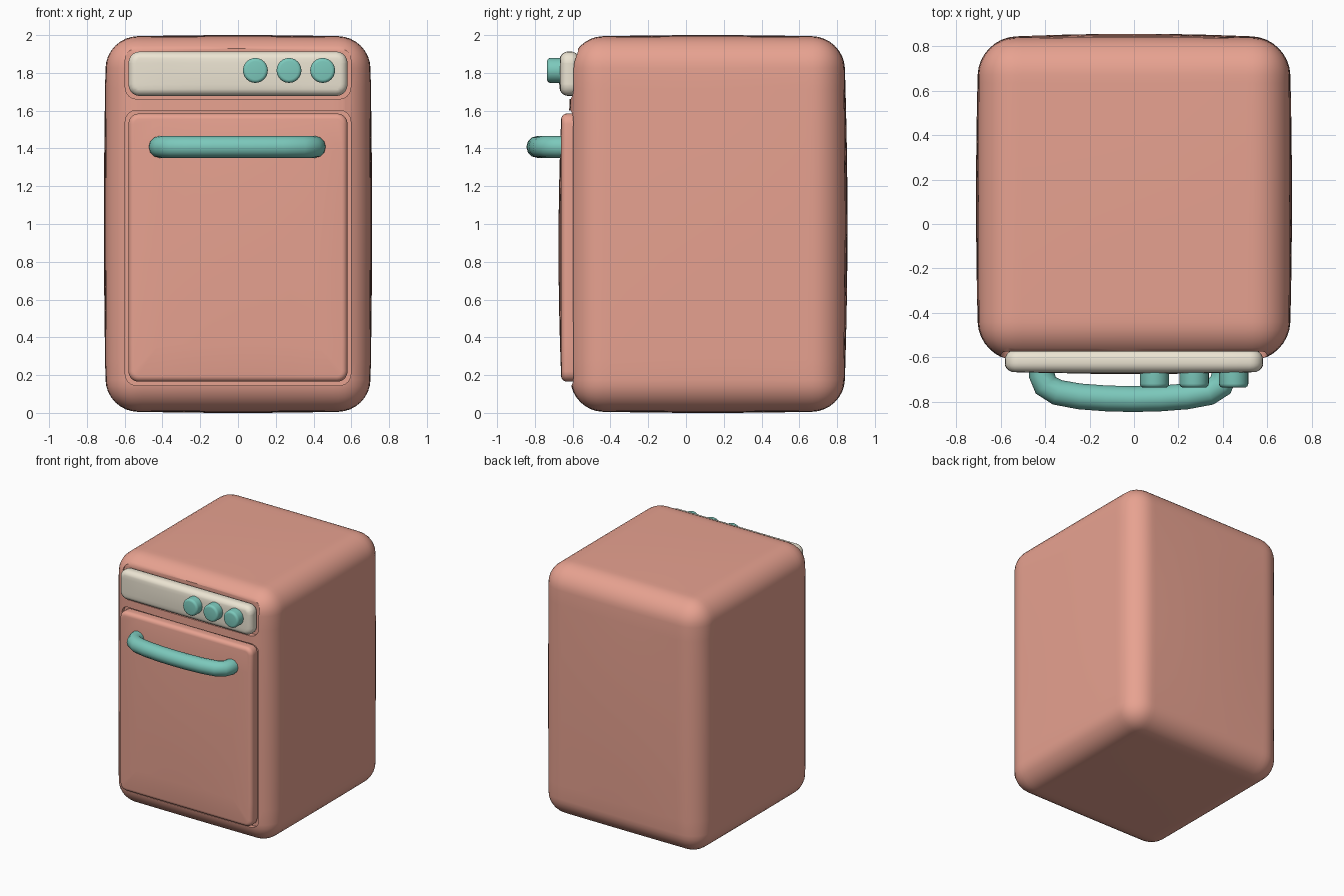
import bpy, bmesh, math
from mathutils import Vector, Matrix

if "Cube" in bpy.data.objects:
    bpy.data.objects.remove(bpy.data.objects["Cube"])


def material(name, rgb):
    m = bpy.data.materials.new(name)
    m.diffuse_color = (*rgb, 1)
    m.use_nodes = True
    m.node_tree.nodes["Principled BSDF"].inputs["Base Color"].default_value = m.diffuse_color
    return m


CORAL = material("coral", (0.80, 0.36, 0.28))
CREAM = material("cream", (0.84, 0.78, 0.65))
TEAL = material("teal", (0.20, 0.58, 0.50))


def add_object(name, bm, mat, angle=40):
    bmesh.ops.recalc_face_normals(bm, faces=bm.faces)
    me = bpy.data.meshes.new(name)
    bm.to_mesh(me)
    bm.free()
    ob = bpy.data.objects.new(name, me)
    bpy.context.collection.objects.link(ob)
    if mat:
        me.materials.append(mat)
    smooth(ob, angle)
    return ob


def smooth(ob, angle=40):
    bpy.ops.object.select_all(action='DESELECT')
    ob.select_set(True)
    bpy.context.view_layer.objects.active = ob
    bpy.ops.object.shade_smooth_by_angle(angle=math.radians(angle))


def bevel(bm, edges, r, seg):
    bmesh.ops.bevel(bm, geom=edges, offset=r, segments=seg, profile=0.5,
                    affect='EDGES', clamp_overlap=True)


def puffy_box(name, lo, hi, mat, edge, corner=0.0, bulge=(0, 0, 0), seg=6):
    """Rounded box whose faces swell outward by the bulge amounts."""
    lo, hi = Vector(lo), Vector(hi)
    mid, half = (lo + hi) / 2, (hi - lo) / 2
    bm = bmesh.new()
    bmesh.ops.create_cube(bm, size=2)
    for v in bm.verts:
        v.co = Vector([mid[i] + v.co[i] * half[i] for i in range(3)])
    if corner:
        along_y = [e for e in bm.edges
                   if abs(e.verts[0].co.y - e.verts[1].co.y) > 1e-4]
        bevel(bm, along_y, corner, seg)
        rims = [e for e in bm.edges
                if abs(e.verts[0].co.y - e.verts[1].co.y) < 1e-4]
    else:
        rims = bm.edges[:]
    if edge:
        bevel(bm, rims, edge, seg)
    # slice the flat faces so they can swell smoothly
    if any(bulge):
        for axis in range(3):
            if axis == 1 and corner:
                continue
            for k in range(-3, 4):
                n = Vector((0, 0, 0))
                n[axis] = 1
                p = mid.copy()
                p[axis] += half[axis] * k * 0.24
                bmesh.ops.bisect_plane(bm, geom=bm.verts[:] + bm.edges[:] + bm.faces[:],
                                       plane_co=p, plane_no=n)
        for v in bm.verts:
            u = [(v.co[i] - mid[i]) / half[i] for i in range(3)]
            for i in range(3):
                a, b = [u[j] for j in range(3) if j != i]
                v.co[i] += u[i] * bulge[i] * (1 - a * a) * (1 - b * b)
    return add_object(name, bm, mat)


# Cabinet with two shallow front recesses
body = puffy_box("body", (-0.698, -0.606, 0.01), (0.698, 0.835, 1.99), CORAL,
                 0.165, bulge=(0.012, 0.02, 0.01), seg=8)
recesses = {"door_recess": (0.145, 1.602), "panel_recess": (1.662, 1.93)}
for name, (z0, z1) in recesses.items():
    cutter = puffy_box(name, (-0.597, -0.9, z0), (0.597, -0.572, z1), None,
                       0, corner=0.06)
    cutter.hide_render = True
    mod = body.modifiers.new(name, 'BOOLEAN')
    mod.operation = 'DIFFERENCE'
    mod.solver = 'EXACT'
    mod.object = cutter
    bpy.context.view_layer.objects.active = body
    bpy.ops.object.modifier_apply(modifier=name)
    bpy.data.objects.remove(cutter)
smooth(body)

# Door and control panel
puffy_box("door", (-0.58, -0.66, 0.165), (0.58, -0.565, 1.585), CORAL,
          0.03, corner=0.055, bulge=(0, 0.015, 0), seg=5)
puffy_box("control_panel", (-0.58, -0.665, 1.678), (0.58, -0.568, 1.913), CREAM,
          0.04, corner=0.06, bulge=(0, 0.008, 0), seg=5)

# Three knobs
for i in range(3):
    bm = bmesh.new()
    bmesh.ops.create_cone(bm, cap_ends=True, segments=24, radius1=0.066,
                          radius2=0.066, depth=0.095)
    rim = [e for e in bm.edges if all(v.co.z > 0 for v in e.verts)]
    bevel(bm, rim, 0.018, 4)
    bmesh.ops.transform(bm, verts=bm.verts,
                        matrix=Matrix.Translation((0.092 + 0.178 * i, -0.688, 1.813))
                        @ Matrix.Rotation(math.pi / 2, 4, 'X'))
    add_object(f"knob_{i + 1}", bm, TEAL)

# Bowed door handle
half_path = [(-0.412, -0.63), (-0.41, -0.68), (-0.393, -0.725), (-0.34, -0.757),
             (-0.24, -0.775), (-0.12, -0.784)]
path = half_path + [(0, -0.787)] + [(-x, y) for x, y in reversed(half_path)]
curve = bpy.data.curves.new("handle", 'CURVE')
curve.dimensions = '3D'
curve.bevel_depth = 0.058
curve.bevel_resolution = 4
curve.use_fill_caps = True
spline = curve.splines.new('POLY')
spline.points.add(len(path) - 1)
for p, (x, y) in zip(spline.points, path):
    p.co = (x - 0.004, y, 1.408, 1)
curve.materials.append(TEAL)
handle = bpy.data.objects.new("handle", curve)
bpy.context.collection.objects.link(handle)
bpy.ops.object.select_all(action='DESELECT')
handle.select_set(True)
bpy.context.view_layer.objects.active = handle
bpy.ops.object.convert(target='MESH')
smooth(bpy.context.view_layer.objects.active, 50)
